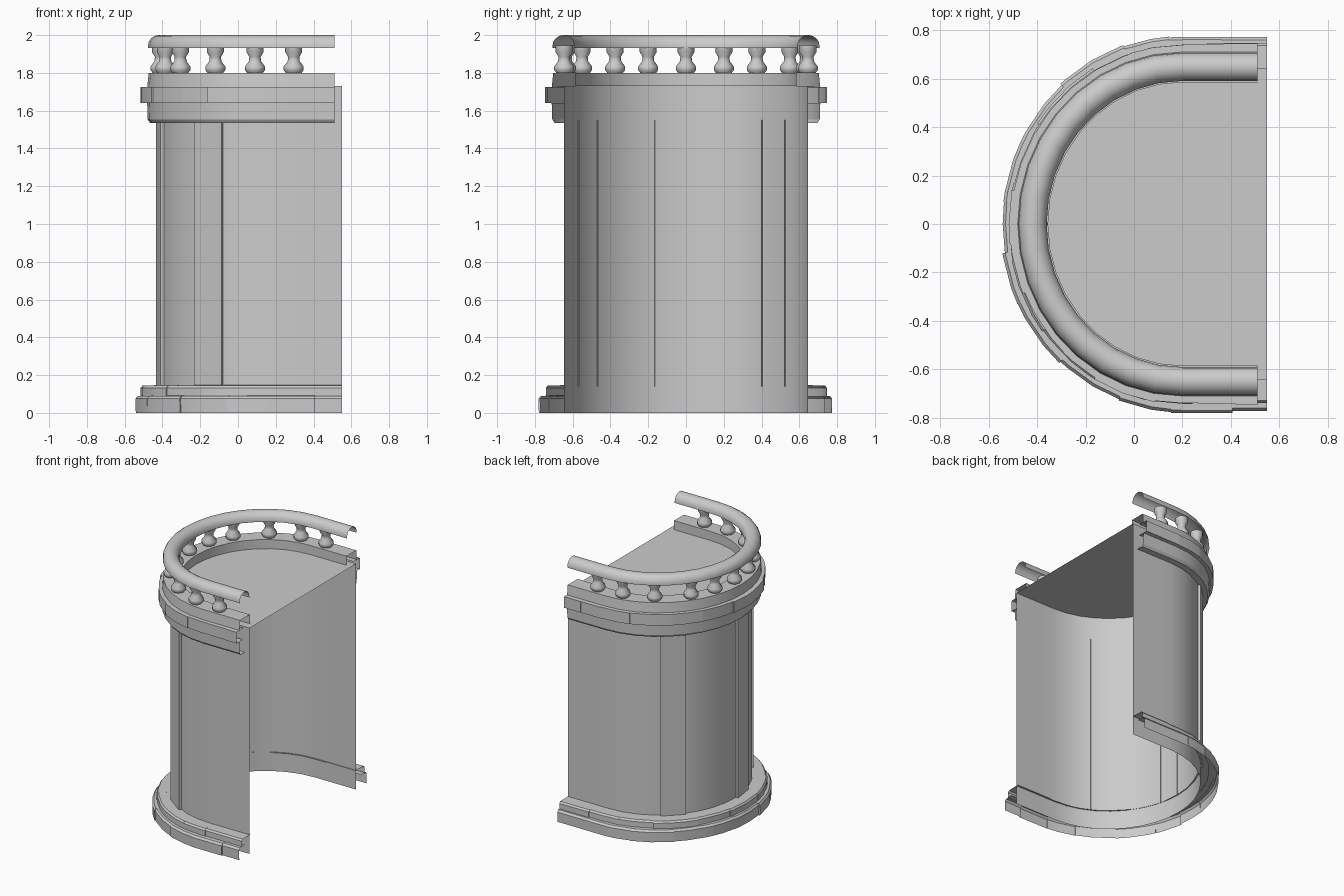
import bpy, bmesh, math, random

random.seed(4)
cube = bpy.data.objects.get("Cube")
if cube:
    bpy.data.objects.remove(cube, do_unlink=True)

# Single pale stone material
stone = bpy.data.materials.new("pale_grey_stone")
stone.use_nodes = True
stone.diffuse_color = (0.6, 0.6, 0.6, 1)
stone.node_tree.nodes["Principled BSDF"].inputs["Base Color"].default_value = (0.6, 0.6, 0.6, 1)

CENTRE_X, RX, RY = 0.2, 0.615, 0.645
WALL_END, TRIM_END = 0.55, 0.51
START, END, STEP = 60, 300, 10


def path(a, out, x_end):
    """Point on the U-shaped plan: half ellipse from 90 to 270, straight legs beyond."""
    c = min(max(a, 90), 270)
    t = math.radians(c)
    x = CENTRE_X + (RX + out) * math.cos(t)
    y = (RY + out) * math.sin(t)
    return x + (x_end - CENTRE_X) * abs(a - c) / 30, y


def finish(name, bm, angle=30):
    mesh = bpy.data.meshes.new(name)
    bm.to_mesh(mesh)
    bm.free()
    mesh.materials.append(stone)
    ob = bpy.data.objects.new(name, mesh)
    bpy.context.collection.objects.link(ob)
    bpy.ops.object.select_all(action='DESELECT')
    ob.select_set(True)
    bpy.context.view_layer.objects.active = ob
    bpy.ops.object.shade_smooth_by_angle(angle=math.radians(angle))
    return ob


def sweep(name, profile, rows=None, x_end=TRIM_END):
    """Sweep an (offset, height) profile through rows of (angle, extra offset)."""
    rows = rows or [(a, 0) for a in range(START, END + 1, STEP)]
    bm = bmesh.new()
    grid = [[bm.verts.new((*path(a, o + extra, x_end), z)) for o, z in profile]
            for a, extra in rows]
    for r0, r1 in zip(grid, grid[1:]):
        for i in range(len(profile) - 1):
            bm.faces.new((r0[i], r1[i], r1[i + 1], r0[i + 1]))
    return finish(name, bm)


def stone_rows(low, high, jitter):
    """Rows split into blocks of uneven length and projection."""
    rows, a = [], START
    while a < END:
        b = min(a + random.uniform(low, high), END)
        if END - b < 6:
            b = END
        out = random.uniform(-jitter, jitter)
        inner = [k for k in range(START, END, STEP) if a + 1 < k < b - 1]
        rows += [(k, out) for k in [a] + inner + [b]]
        a = b
    return rows


# Wall shell and the floor deck on top
sweep("tower_wall", [(0, 0), (0, 1.73)], x_end=WALL_END)
deck = bmesh.new()
deck.faces.new([deck.verts.new((*path(a, 0, WALL_END), 1.73))
                for a in range(START, END + 1, STEP)])
finish("upper_deck", deck)

# Flat pilaster strips
for i, (a, b) in enumerate([(125, 141), (181, 195), (227, 243)]):
    sweep(f"pilaster_{i + 1}", [(0, 0.14), (0, 1.55)],
          [(a, -0.008), (a, 0.018), (b, 0.018), (b, -0.008)])

# Two stepped courses of base stones
sweep("base_lower_course", [(0.13, 0), (0.132, 0.075), (0.12, 0.09), (0.06, 0.092)],
      stone_rows(14, 24, 0.006), WALL_END)
sweep("base_upper_course", [(0.1, 0.088), (0.1, 0.132), (0.09, 0.145), (-0.008, 0.147)],
      stone_rows(14, 26, 0.007), WALL_END)

# Cornice, projecting stone course and parapet kerb
sweep("cornice", [(0, 1.535), (0.05, 1.535), (0.063, 1.553), (0.066, 1.64)])
sweep("cornice_blocks", [(0.02, 1.64), (0.098, 1.64), (0.098, 1.725), (0.02, 1.727)],
      stone_rows(13, 24, 0.009))
sweep("parapet_kerb", [(0.066, 1.72), (0.058, 1.80), (-0.06, 1.80), (-0.06, 1.73)])

# Half-round handrail, open underneath
rail = [(0.004 + 0.058 * math.cos(math.pi * k / 8),
         1.942 + 0.058 * math.sin(math.pi * k / 8)) for k in range(9)]
sweep("handrail", [(0.062, 1.933)] + rail + [(-0.054, 1.933)])

# Turned balusters
turning = [(0.042, 1.80), (0.053, 1.815), (0.053, 1.833), (0.032, 1.862),
           (0.03, 1.885), (0.045, 1.91), (0.045, 1.945)]
SIDES = 12
bm = bmesh.new()
rings = [[bm.verts.new((r * math.cos(math.tau * k / SIDES),
                        r * math.sin(math.tau * k / SIDES), z))
          for k in range(SIDES)] for r, z in turning]
for low, high in zip(rings, rings[1:]):
    for k in range(SIDES):
        n = (k + 1) % SIDES
        bm.faces.new((low[k], low[n], high[n], high[k]))
first = finish("baluster_1", bm, 50)
half = [(0.295, 0.645), (0.09, 0.635), (-0.12, 0.55), (-0.305, 0.375), (-0.385, 0.2)]
spots = half + [(-0.41, 0)] + [(x, -y) for x, y in reversed(half)]
first.location = (*spots[0], 0)
for i, (x, y) in enumerate(spots[1:], 2):
    copy = first.copy()
    copy.name = f"baluster_{i}"
    copy.location = (x, y, 0)
    bpy.context.collection.objects.link(copy)
